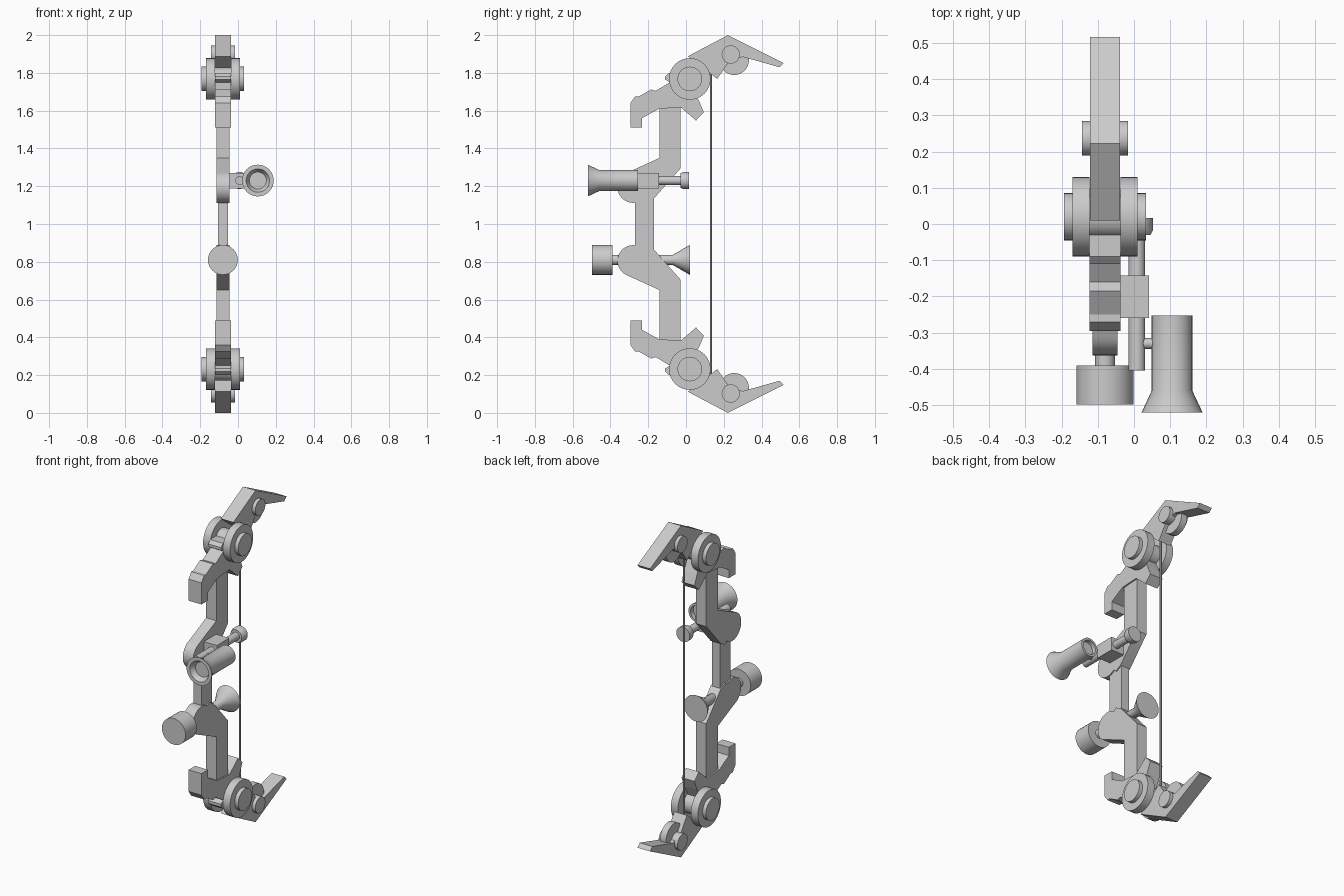
import bpy, bmesh, math
from mathutils import Vector

if "Cube" in bpy.data.objects:
    bpy.data.objects.remove(bpy.data.objects["Cube"])

grey = bpy.data.materials.new("light grey")
grey.diffuse_color = (0.6, 0.6, 0.6, 1)
grey.use_nodes = True
grey.node_tree.nodes["Principled BSDF"].inputs["Base Color"].default_value = grey.diffuse_color
CX = -0.08  # plane of the bow


def finish(bm, name, smooth=False):
    bmesh.ops.recalc_face_normals(bm, faces=bm.faces)
    me = bpy.data.meshes.new(name)
    bm.to_mesh(me)
    bm.free()
    ob = bpy.data.objects.new(name, me)
    bpy.context.collection.objects.link(ob)
    me.materials.append(grey)
    if smooth:
        bpy.ops.object.select_all(action='DESELECT')
        ob.select_set(True)
        bpy.context.view_layer.objects.active = ob
        bpy.ops.object.shade_smooth_by_angle(angle=math.radians(30))
    return ob


def plate(name, pts, x0, x1, flip=False, smooth=False):
    """Side profile (y, z) extruded from x0 to x1; flip mirrors it about z = 1."""
    bm = bmesh.new()
    f = bm.faces.new([bm.verts.new((x0, y, 2 - z if flip else z)) for y, z in pts])
    r = bmesh.ops.extrude_face_region(bm, geom=[f])
    moved = [v for v in r["geom"] if isinstance(v, bmesh.types.BMVert)]
    bmesh.ops.translate(bm, verts=moved, vec=(x1 - x0, 0, 0))
    return finish(bm, name, smooth)


def turned(name, origin, axis, profile, seg=32):
    """Turned part: profile of (distance along axis, radius), capped at both ends."""
    bm = bmesh.new()
    rings = []
    for d, r in profile:
        ring = []
        for i in range(seg):
            a = 2 * math.pi * i / seg
            u, w = r * math.cos(a), r * math.sin(a)
            off = {'X': (d, u, w), 'Y': (u, d, w), 'Z': (u, w, d)}[axis]
            ring.append(bm.verts.new(Vector(origin) + Vector(off)))
        rings.append(ring)
    for a, b in zip(rings, rings[1:]):
        for i in range(seg):
            j = (i + 1) % seg
            bm.faces.new((a[i], a[j], b[j], b[i]))
    bm.faces.new(rings[0])
    bm.faces.new(rings[-1])
    return finish(bm, name, True)


# side profiles of the upper half
bulge = [(-0.28 + 0.083 * math.cos(math.radians(a)), 1.195 + 0.083 * math.sin(math.radians(a)))
         for a in range(110, 311, 10)]
riser = ([(-0.03, 1.62), (-0.14, 1.62), (-0.14, 1.35)] + bulge
         + [(-0.21, 1.115), (-0.17, 1.135), (-0.03, 1.293)])
pocket = [(-0.295, 1.51), (-0.295, 1.64), (-0.27, 1.675), (-0.25, 1.675), (-0.185, 1.712),
          (-0.16, 1.705), (-0.085, 1.75), (-0.11, 1.765), (-0.11, 1.782), (-0.09, 1.80),
          (-0.03, 1.80), (0.03, 1.73), (0.07, 1.65), (0.095, 1.59), (0.053, 1.548),
          (-0.027, 1.617), (-0.143, 1.61), (-0.233, 1.56), (-0.233, 1.51)]
limb = [(0.01, 1.888), (0.222, 2.0), (0.516, 1.852), (0.495, 1.83), (0.30, 1.885),
        (0.225, 1.855), (0.165, 1.768)]

# mirrored halves
for side, flip in (("upper", False), ("lower", True)):
    h = lambda z: 2 - z if flip else z
    plate(side + "_riser", riser, CX - 0.034, CX + 0.034, flip, True)
    plate(side + "_limb_pocket", pocket, CX - 0.043, CX + 0.043, flip)
    plate(side + "_limb", limb, CX - 0.042, CX + 0.042, flip)
    hub = (CX, 0.02, h(1.768))
    turned(side + "_axle", hub, 'X', [(-0.06, 0.06), (0.06, 0.06)])
    for s, n in ((-1, "left"), (1, "right")):
        turned(f"{side}_{n}_wheel", hub, 'X',
               [(s * 0.043, 0.11), (s * 0.09, 0.11), (s * 0.09, 0.065), (s * 0.113, 0.065)])
    turned(side + "_tip_pin", (CX, 0.237, h(1.897)), 'X', [(-0.063, 0.048), (0.063, 0.048)])
    turned(side + "_tip_cam", (CX, 0.255, h(1.867)), 'X', [(-0.02, 0.078), (0.02, 0.078)])

# grip and string
plate("grip", [(-0.27, 0.86), (-0.17, 0.86), (-0.17, 1.14), (-0.27, 1.14)], CX - 0.027, CX + 0.027)
turned("bow_string", (CX, 0.132, 0), 'Z', [(0.17, 0.006), (1.83, 0.006)], 10)

# stabilizer: front weight, rod and rear cone
turned("stabilizer", (CX, 0, 0.81), 'Y',
       [(-0.498, 0.079), (-0.39, 0.079), (-0.39, 0.027), (-0.07, 0.027), (0.02, 0.079)])

# sight mount block, rail and rear knob
plate("sight_block", [(-0.26, 1.188), (-0.142, 1.188), (-0.142, 1.27), (-0.26, 1.27)], -0.06, 0.041)
turned("sight_rail", (0.008, 0, 1.23), 'Y',
       [(-0.405, 0.023), (-0.03, 0.023), (-0.03, 0.038), (-0.015, 0.045), (0.017, 0.045)])
turned("scope_arm", (0, -0.33, 1.23), 'X', [(0.015, 0.015), (0.07, 0.015)], 16)

# scope with a flared front and recessed lenses
turned("scope", (0.105, 0, 1.23), 'Y',
       [(-0.49, 0.045), (-0.52, 0.062), (-0.52, 0.084), (-0.46, 0.056),
        (-0.253, 0.056), (-0.253, 0.043), (-0.28, 0.043)])
